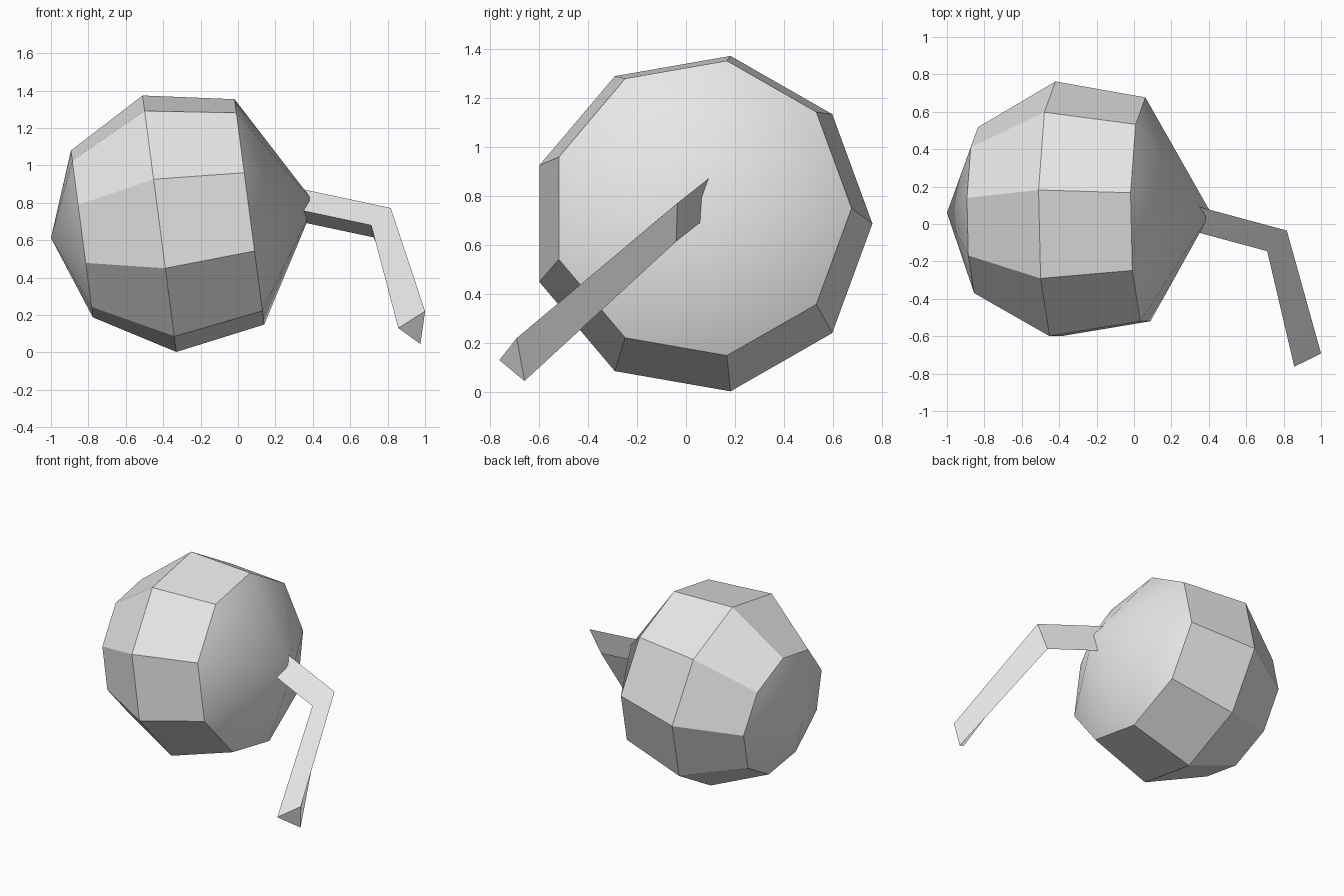
import bpy
import bmesh
from math import sin, cos, radians, tau
from mathutils import Vector

cube = bpy.data.objects.get("Cube")
if cube:
    bpy.data.objects.remove(cube, do_unlink=True)

grey = bpy.data.materials.new("light grey")
grey.use_nodes = True
grey.diffuse_color = (0.8, 0.8, 0.8, 1)
grey.node_tree.nodes["Principled BSDF"].inputs["Base Color"].default_value = (0.8, 0.8, 0.8, 1)


def bridge(bm, a, b):
    """Join two closed loops of vertices with quads."""
    n = len(a)
    for i in range(n):
        j = (i + 1) % n
        bm.faces.new((a[i], a[j], b[j], b[i]))


def finish(bm, name):
    bmesh.ops.recalc_face_normals(bm, faces=bm.faces)
    mesh = bpy.data.meshes.new(name)
    bm.to_mesh(mesh)
    bm.free()
    mesh.materials.append(grey)
    obj = bpy.data.objects.new(name, mesh)
    bpy.context.collection.objects.link(obj)
    bpy.ops.object.select_all(action="DESELECT")
    obj.select_set(True)
    bpy.context.view_layer.objects.active = obj
    bpy.ops.object.shade_smooth_by_angle(angle=radians(30))
    return obj


# Fruit body: nine-sided rings along a slightly tilted axis, closed by cones
SIDES = 9
TILT = radians(7.5)
center = Vector((-0.42, 0.06, 0.688))
axis = Vector((cos(TILT), 0, sin(TILT)))
side = Vector((0, 1, 0))
up = Vector((-sin(TILT), 0, cos(TILT)))

bm = bmesh.new()
rings = []
for along, radius in ((-0.418, 0.457), (0, 0.702), (0.485, 0.617)):
    ring = []
    for i in range(SIDES):
        a = tau * i / SIDES
        ring.append(bm.verts.new(center + axis * along + (side * cos(a) + up * sin(a)) * radius))
    rings.append(ring)
for a, b in zip(rings, rings[1:]):
    bridge(bm, a, b)
for ring, along in ((rings[0], -0.585), (rings[-1], 0.838)):
    tip = bm.verts.new(center + axis * along)
    for i in range(SIDES):
        bm.faces.new((ring[i], ring[(i + 1) % SIDES], tip))
finish(bm, "fruit_body")

# Stem: triangular section, rooted in the cone and bent once
elbow = [Vector(p) for p in ((0.817, -0.035, 0.772), (0.712, -0.145, 0.68), (0.725, -0.04, 0.615))]
end = [Vector(p) for p in ((1.0, -0.692, 0.22), (0.857, -0.763, 0.13), (0.975, -0.66, 0.045))]
root_offset = Vector((-0.53, 0.143, 0.113))

bm = bmesh.new()
loops = [[bm.verts.new(p) for p in pts] for pts in ([p + root_offset for p in elbow], elbow, end)]
for a, b in zip(loops, loops[1:]):
    bridge(bm, a, b)
bm.faces.new(loops[0])
bm.faces.new(loops[-1])
finish(bm, "stem")
